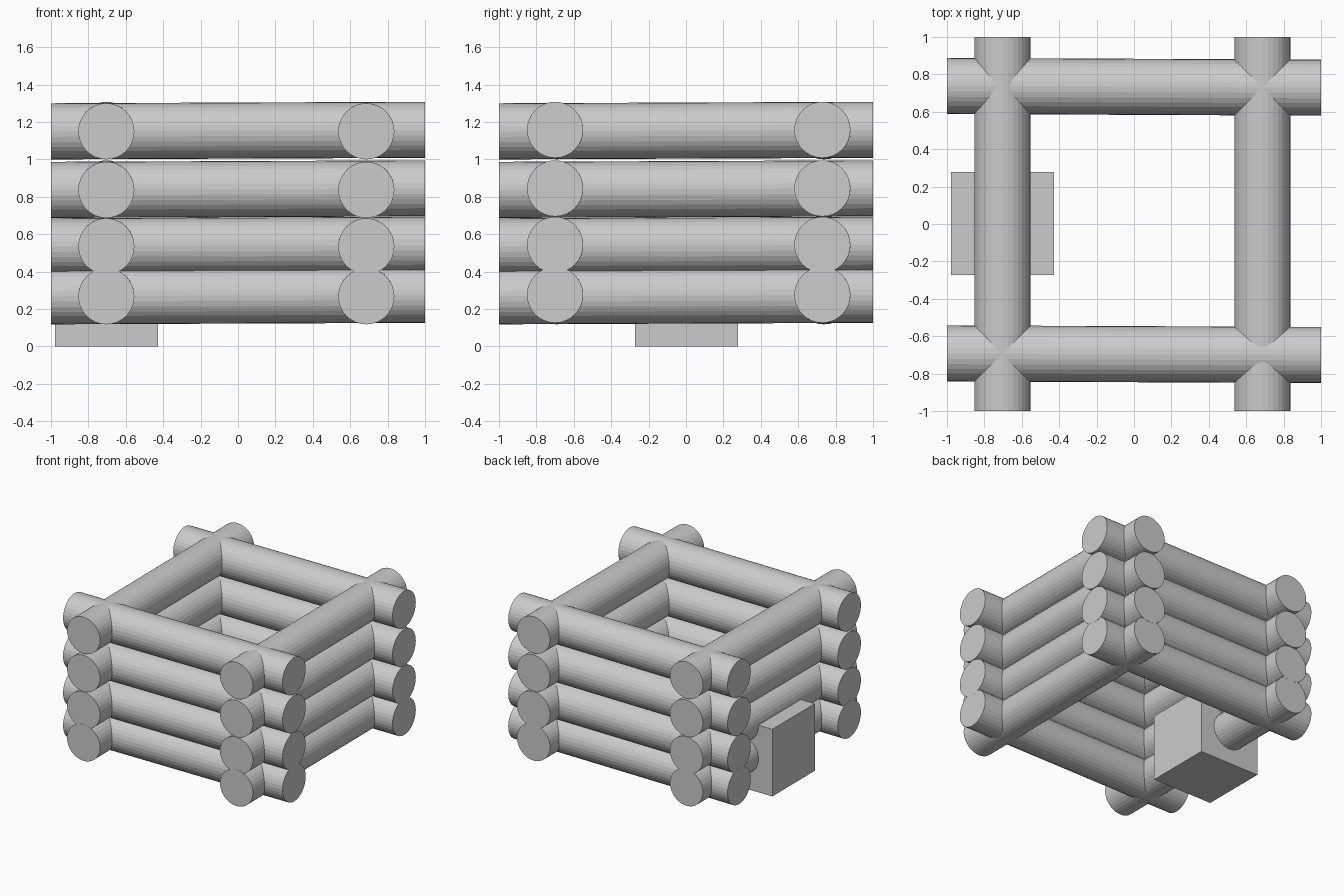
import bpy
from mathutils import Vector

if "Cube" in bpy.data.objects:
    bpy.data.objects.remove(bpy.data.objects["Cube"])

grey = bpy.data.materials.new("plain_grey")
grey.diffuse_color = (0.6, 0.6, 0.6, 1)
grey.use_nodes = True
grey.node_tree.nodes["Principled BSDF"].inputs["Base Color"].default_value = grey.diffuse_color

RADIUS = 0.15
LEVELS = [0.268, 0.535, 0.837, 1.15]   # log heights at the low end
RISE = 0.008                           # each log climbs slightly along its length


def log(name, start, end):
    """Round log between two points."""
    a, b = Vector(start), Vector(end)
    axis = b - a
    bpy.ops.mesh.primitive_cylinder_add(vertices=32, radius=RADIUS, depth=axis.length,
                                        location=(a + b) / 2)
    obj = bpy.context.object
    obj.rotation_euler = axis.to_track_quat('Z', 'Y').to_euler()
    obj.name = name
    obj.data.materials.append(grey)


# Four courses of crossing wall logs
for i, z in enumerate(LEVELS, 1):
    for side, y0, y1 in (("front", -0.692, -0.70), ("back", 0.738, 0.729)):
        log(f"{side}_log_{i}", (-1, y0, z), (1, y1, z + RISE))
    for side, x in (("left", -0.704), ("right", 0.686)):
        log(f"{side}_log_{i}", (x, -1, z), (x, 1, z + RISE))

# Square block under the middle of the left wall
bpy.ops.mesh.primitive_cube_add(size=1, location=(-0.704, 0.002, 0.276))
block = bpy.context.object
block.name = "wall_block"
block.scale = (0.55, 0.552, 0.552)
block.data.materials.append(grey)
